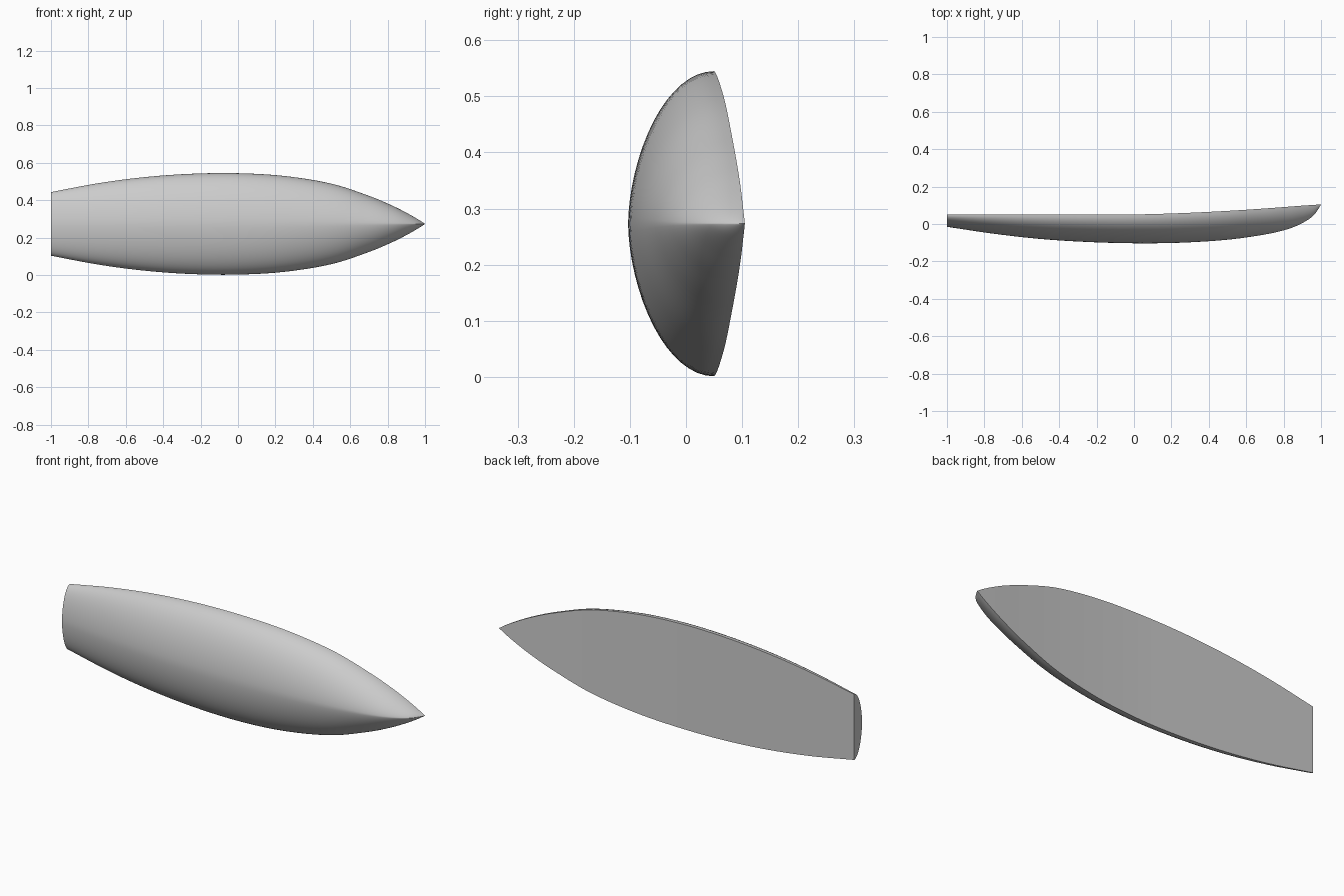
import bpy, bmesh, math
from mathutils import Vector

cube = bpy.data.objects.get("Cube")
if cube:
    bpy.data.objects.remove(cube, do_unlink=True)

# Single grey paint
grey = bpy.data.materials.new("hull_grey")
grey.use_nodes = True
colour = (0.6, 0.6, 0.6, 1)
grey.diffuse_color = colour
grey.node_tree.nodes["Principled BSDF"].inputs["Base Color"].default_value = colour

# Stations from stern to bow: position, half beam, keel, deck
STATIONS = [Vector(s) for s in (
    (-1, .17, -.015, .05), (-.75, .217, -.052, .05), (-.5, .25, -.08, .05),
    (-.25, .268, -.096, .05), (0, .271, -.103, .051), (.25, .256, -.1, .058),
    (.5, .215, -.084, .07), (.7, .15, -.056, .083), (.82, .1, -.028, .092),
    (.9, .06, .005, .098), (.96, .026, .046, .102), (1, 0, .103, .105))]
CENTRE = 0.273
STEPS, SIDES = 6, 16


def spline(points, steps):
    """Smooth samples passing through every station."""
    ext = [2 * points[0] - points[1]] + points + [2 * points[-1] - points[-2]]
    out = []
    for a, b, c, d in zip(ext, ext[1:], ext[2:], ext[3:]):
        for i in range(steps):
            t = i / steps
            out.append(0.5 * (2 * b + (c - a) * t + (2 * a - 5 * b + 4 * c - d) * t * t
                              + (3 * b - a - 3 * c + d) * t ** 3))
    return out + [points[-1]]


bm = bmesh.new()
rings = []
for x, beam, keel, deck in spline(STATIONS, STEPS):
    # Sections grow more V-shaped towards the bow
    power = 1.75 - 0.45 * max(0, x) ** 2
    ring = []
    for i in range(-SIDES, SIDES + 1):
        a = i / SIDES * math.pi / 2
        side = math.copysign(abs(math.sin(a)) ** (2 / power), a)
        y = deck - (deck - keel) * math.cos(a)
        ring.append(bm.verts.new((x, y, CENTRE + beam * side)))
    rings.append(ring)

# Hull skin with a deck strip closing every section
for r, s in zip(rings, rings[1:]):
    for i in range(len(r)):
        j = (i + 1) % len(r)
        bm.faces.new((r[i], r[j], s[j], s[i]))
bm.faces.new(rings[0])  # transom
bmesh.ops.remove_doubles(bm, verts=bm.verts, dist=0.0005)
bmesh.ops.recalc_face_normals(bm, faces=bm.faces)

mesh = bpy.data.meshes.new("boat_hull")
bm.to_mesh(mesh)
bm.free()
mesh.materials.append(grey)
hull = bpy.data.objects.new("boat_hull", mesh)
bpy.context.collection.objects.link(hull)
bpy.context.view_layer.objects.active = hull
hull.select_set(True)
bpy.ops.object.shade_smooth_by_angle(angle=math.radians(35))
